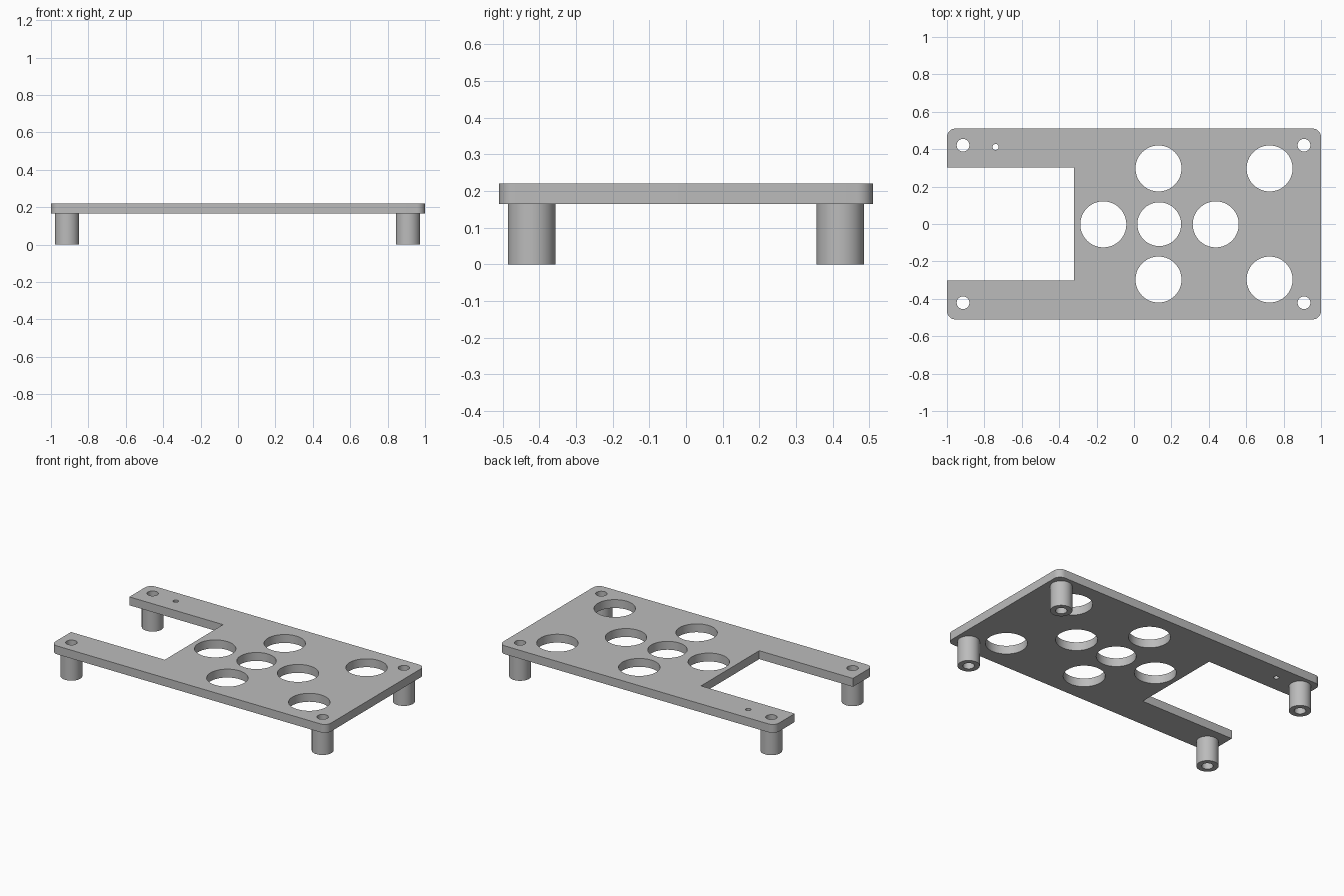
import bpy, bmesh, math

if "Cube" in bpy.data.objects:
    bpy.data.objects.remove(bpy.data.objects["Cube"])

grey = bpy.data.materials.new("plain grey")
grey.diffuse_color = (0.5, 0.5, 0.5, 1)
grey.use_nodes = True
grey.node_tree.nodes["Principled BSDF"].inputs["Base Color"].default_value = grey.diffuse_color


def arc(cx, cy, r, start=0, sweep=360, n=48):
    """Points along an arc; a full circle leaves out the repeated end point."""
    steps = n if sweep == 360 else n - 1
    return [(cx + r * math.cos(math.radians(start + sweep * i / steps)),
             cy + r * math.sin(math.radians(start + sweep * i / steps))) for i in range(n)]


def slab(name, loops, z0, z1):
    """Extrude an outline with holes between two heights."""
    cu = bpy.data.curves.new(name + "_profile", 'CURVE')
    cu.dimensions = '2D'
    cu.fill_mode = 'BOTH'
    cu.extrude = (z1 - z0) / 2
    for pts in loops:
        sp = cu.splines.new('POLY')
        sp.points.add(len(pts) - 1)
        for p, (x, y) in zip(sp.points, pts):
            p.co = (x, y, 0, 1)
        sp.use_cyclic_u = True
    tmp = bpy.data.objects.new(name + "_profile", cu)
    bpy.context.collection.objects.link(tmp)
    bpy.context.view_layer.update()
    dg = bpy.context.evaluated_depsgraph_get()
    me = bpy.data.meshes.new_from_object(tmp.evaluated_get(dg))
    bpy.data.objects.remove(tmp)
    bm = bmesh.new()
    bm.from_mesh(me)
    bmesh.ops.remove_doubles(bm, verts=bm.verts, dist=1e-5)
    bmesh.ops.recalc_face_normals(bm, faces=bm.faces)
    bmesh.ops.translate(bm, verts=bm.verts, vec=(0, 0, (z0 + z1) / 2))
    bm.to_mesh(me)
    bm.free()
    me.name = name
    me.materials.clear()
    me.materials.append(grey)
    ob = bpy.data.objects.new(name, me)
    bpy.context.collection.objects.link(ob)
    bpy.ops.object.select_all(action='DESELECT')
    ob.select_set(True)
    bpy.context.view_layer.objects.active = ob
    bpy.ops.object.shade_smooth_by_angle(angle=math.radians(30))
    return ob


HX, HY, R = 1.0, 0.51, 0.045
Z_PLATE, Z_TOP = 0.165, 0.22
SCREW_R, LEG_R = 0.034, 0.065
legs = [(x, s * 0.421) for x in (-0.914, 0.909) for s in (-1, 1)]

# Plate outline: rounded rectangle with a rectangular notch on the left
outline = []
for sx, sy, start in ((-1, -1, 180), (1, -1, 270), (1, 1, 0), (-1, 1, 90)):
    outline += arc(sx * (HX - R), sy * (HY - R), R, start, 90, 10)
outline += [(-HX, 0.302), (-0.32, 0.302), (-0.32, -0.302), (-HX, -0.302)]

# Large round openings, screw holes and one pin hole
big = [(0.131, 0.297), (0.131, -0.297), (0.725, 0.297), (0.725, -0.297),
       (-0.164, -0.002), (0.437, -0.002)]
holes = [arc(x, y, 0.123, n=64) for x, y in big]
holes.append(arc(0.135, -0.001, 0.117, n=64))
holes += [arc(x, y, SCREW_R) for x, y in legs]
holes.append(arc(-0.74, 0.412, 0.016, n=24))
slab("plate", [outline] + holes, Z_PLATE, Z_TOP)

# Hollow standoff legs
for i, (x, y) in enumerate(legs):
    slab(f"standoff_leg_{i + 1}", [arc(x, y, LEG_R), arc(x, y, SCREW_R)], 0, Z_PLATE)
